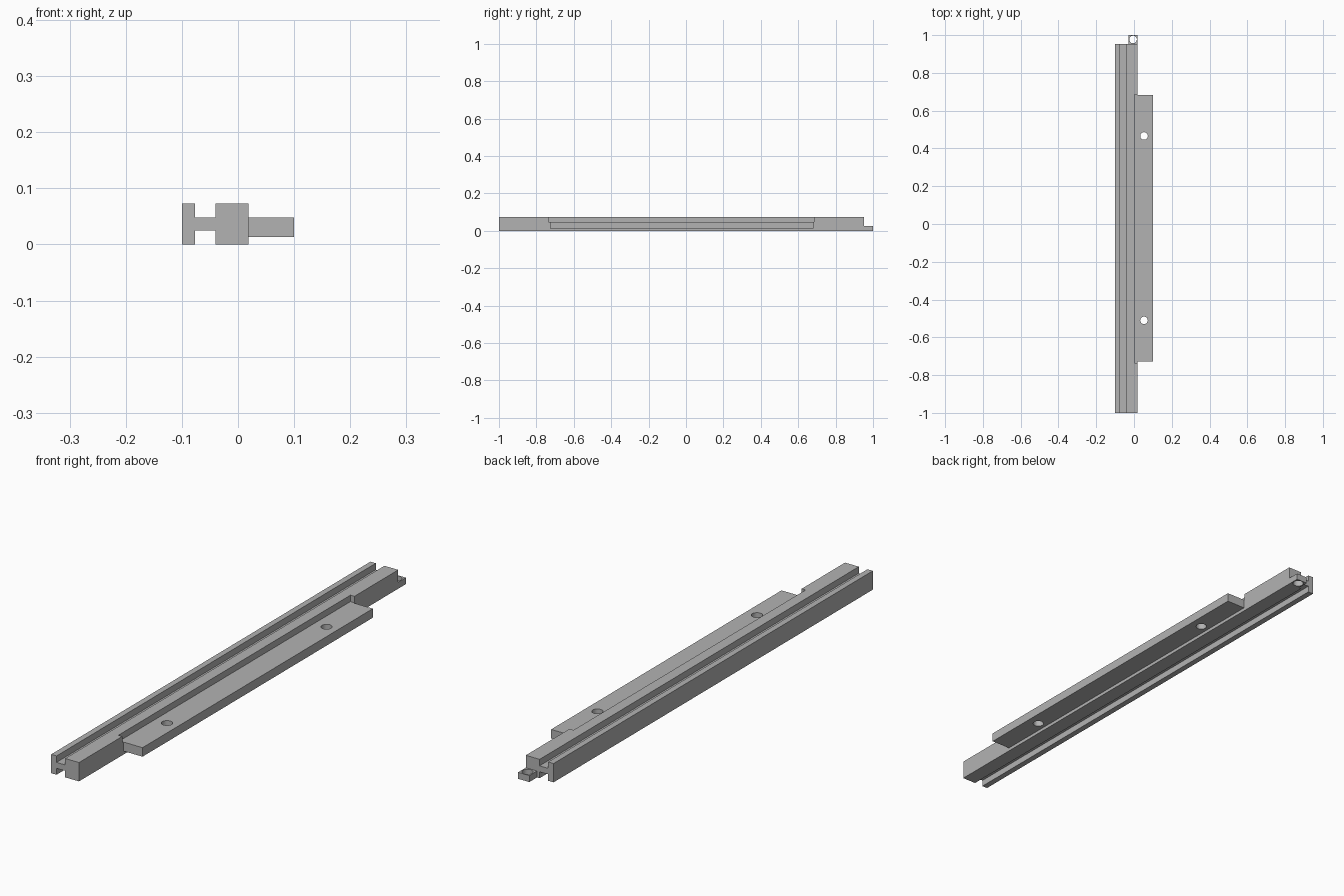
import bpy
import bmesh

old = bpy.data.objects.get("Cube")
if old:
    bpy.data.objects.remove(old, do_unlink=True)

grey = bpy.data.materials.new("plain grey")
grey.use_nodes = True
colour = (0.45, 0.45, 0.45, 1)
grey.diffuse_color = colour
grey.node_tree.nodes["Principled BSDF"].inputs["Base Color"].default_value = colour


def prism(name, outline, y0, y1):
    """Extrude an (x, z) outline along y."""
    bm = bmesh.new()
    face = bm.faces.new([bm.verts.new((x, y0, z)) for x, z in outline])
    ext = bmesh.ops.extrude_face_region(bm, geom=[face])
    verts = [v for v in ext["geom"] if isinstance(v, bmesh.types.BMVert)]
    bmesh.ops.translate(bm, verts=verts, vec=(0, y1 - y0, 0))
    bmesh.ops.recalc_face_normals(bm, faces=bm.faces)
    mesh = bpy.data.meshes.new(name)
    bm.to_mesh(mesh)
    bm.free()
    mesh.materials.append(grey)
    obj = bpy.data.objects.new(name, mesh)
    bpy.context.collection.objects.link(obj)
    return obj


def box(name, x0, x1, y0, y1, z0, z1):
    return prism(name, [(x0, z0), (x1, z0), (x1, z1), (x0, z1)], y0, y1)


def combine(obj, other, operation):
    mod = obj.modifiers.new(operation.lower(), "BOOLEAN")
    mod.operation = operation
    mod.solver = "EXACT"
    mod.object = other
    bpy.context.view_layer.objects.active = obj
    bpy.ops.object.modifier_apply(modifier=mod.name)
    bpy.data.objects.remove(other, do_unlink=True)


def drill(obj, x, y, z, radius=0.02):
    bpy.ops.mesh.primitive_cylinder_add(vertices=32, radius=radius, depth=0.1, location=(x, y, z))
    cutter = bpy.context.object
    cutter.data.materials.append(grey)
    cutter.hide_render = True
    combine(obj, cutter, "DIFFERENCE")


# Long rail: thin wall, web and thick block in one section
L, W, B, R = -0.1, -0.077, -0.04, 0.019
TOP, WEB0, WEB1 = 0.073, 0.025, 0.048
rail = prism("rail", [
    (L, 0), (W, 0), (W, WEB0), (B, WEB0), (B, 0), (R, 0),
    (R, TOP), (B, TOP), (B, WEB1), (W, WEB1), (W, TOP), (L, TOP),
], -1, 0.953)

# Clearance notch above the side flange
notch = box("notch_cutter", 0.002, 0.05, -0.735, 0.685, WEB1, 0.1)
combine(rail, notch, "DIFFERENCE")

# Side flange with two mounting holes
flange = box("side_flange", R, 0.1, -0.727, 0.682, 0.013, WEB1)
for y in (0.466, -0.51):
    drill(flange, 0.053, y, 0.03)

# End tab with one hole
tab = box("end_tab", -0.029, R, 0.953, 1, 0, WEB0)
drill(tab, -0.005, 0.977, 0.012)
